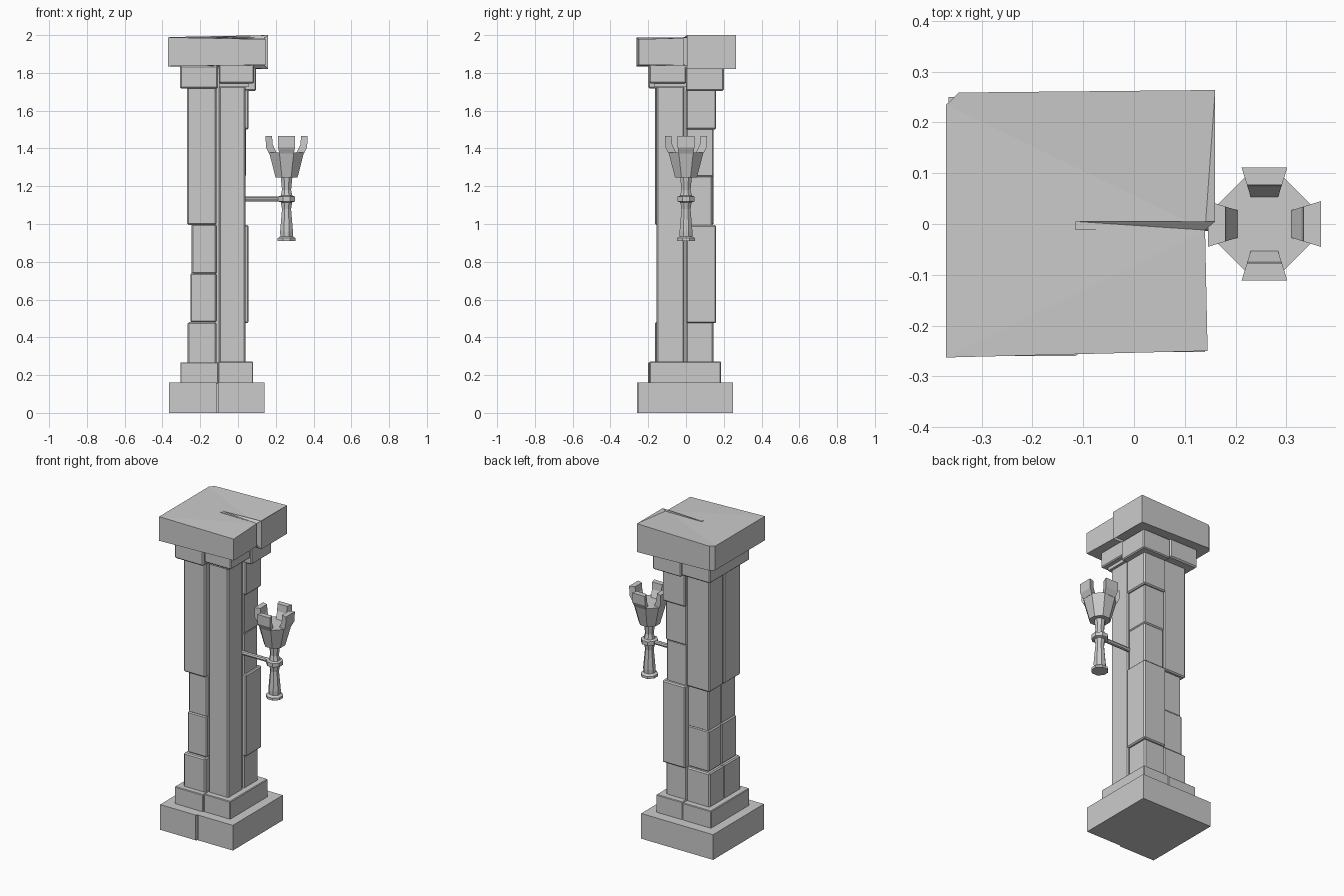
import bpy, bmesh, math
from mathutils import Vector

if "Cube" in bpy.data.objects:
    bpy.data.objects.remove(bpy.data.objects["Cube"])

CX, TX = -0.105, 0.257      # pillar axis and torch axis


def finish(name, bm, bevel=0.0):
    bmesh.ops.recalc_face_normals(bm, faces=bm.faces[:])
    me = bpy.data.meshes.new(name)
    bm.to_mesh(me)
    bm.free()
    ob = bpy.data.objects.new(name, me)
    bpy.context.collection.objects.link(ob)
    if bevel:
        m = ob.modifiers.new("chipped_edge", 'BEVEL')
        m.width = bevel
        m.segments = 1
    return ob


def loft(name, rings, bevel=0.0):
    """Closed solid through a stack of equally sized point rings."""
    bm = bmesh.new()
    vs = [[bm.verts.new(p) for p in r] for r in rings]
    n = len(vs[0])
    for a, b in zip(vs, vs[1:]):
        for i in range(n):
            j = (i + 1) % n
            bm.faces.new((a[i], a[j], b[j], b[i]))
    caps = [bm.faces.new(vs[0]), bm.faces.new(vs[-1])]
    bmesh.ops.triangulate(bm, faces=[c for c in caps if n > 8])
    return finish(name, bm, bevel)


def block(name, x0, x1, y0, y1, z0, z1, bevel=0.0):
    c = [(x0, y0), (x1, y0), (x1, y1), (x0, y1)]
    return loft(name, [[(x, y, z) for x, y in c] for z in (z0, z1)], bevel)


# Foot slab with a split in the front face
foot = [(-.365, -.26), (-.115, -.26), (-.115, -.02), (-.105, -.02),
        (-.105, -.252), (.14, -.252), (.14, .25), (-.365, .25), (-.365, 0)]
loft("foot_slab", [[(x, y, z) for x, y in foot] for z in (0.0, 0.16)])

# Second tier of the base
block("base_tier_left", -.305, CX, -.2, .185, .155, .268, .004)
block("base_tier_right", CX, .08, -.193, .185, .155, .272, .004)

# Recessed core of the shaft
block("shaft_core", -.235, .03, -.125, .125, .2, 1.8)

# Stones of the shaft, one stack per corner
stones = {
    "front_left": [(-.267, -.115, -.165, 0, .26, .48), (-.252, -.115, -.148, 0, .48, .74),
                   (-.246, -.115, -.145, 0, .735, 1.0), (-.269, -.115, -.165, 0, .995, 1.725)],
    "front_right": [(-.1, .04, -.155, -.01, .26, 1.73)],
    "back_left": [(-.267, CX, 0, .145, .26, .48), (-.252, CX, 0, .13, .48, .74),
                  (-.246, CX, 0, .126, .735, 1.0), (-.266, CX, .006, .145, .995, 1.725)],
    "back_right": [(CX, .04, 0, .145, .26, .485), (CX, .056, 0, .16, .475, .995),
                   (CX, .04, 0, .14, .98, 1.255), (CX, .042, 0, .146, 1.25, 1.52),
                   (CX, .056, 0, .16, 1.5, 1.715)],
}
for corner, stack in stones.items():
    for i, s in enumerate(stack):
        block(f"shaft_{corner}_stone_{i + 1}", *s, bevel=.007)

# Capital tier under the top slab
block("capital_left", -.308, CX, -.2, .2, 1.717, 1.84, .008)
block("capital_front_right", -.1, .085, -.195, 0, 1.745, 1.845, .006)
block("capital_front_right_lip", -.1, .055, -.168, 0, 1.725, 1.75)
block("capital_back_right", CX, .095, 0, .2, 1.705, 1.83, .006)

# Cracked top slab: (x, y, bottom z, top z)
top = [(-.37, -.263, 1.835, 1.988), (.145, -.25, 1.842, 1.978), (.14, -.012, 1.84, 1.985),
       (-.115, -.012, 1.835, 1.99), (-.115, .005, 1.835, 1.99), (.16, .005, 1.82, 2.0),
       (.16, .264, 1.82, 2.0), (-.345, .259, 1.835, 1.99), (-.37, .235, 1.835, 1.988)]
loft("top_slab", [[(x, y, b) for x, y, b, t in top], [(x, y, t) for x, y, b, t in top]])


def octagon(r, z):
    """r is measured to the flat sides."""
    k = r / math.cos(math.pi / 8)
    return [(TX + k * math.cos(a), k * math.sin(a), z)
            for a in [(i + .5) * math.pi / 4 for i in range(8)]]


# Torch handle and cup
handle = [(.047, .91), (.047, .925), (.033, .935), (.034, .96), (.024, 1.08), (.03, 1.115),
          (.046, 1.12), (.046, 1.145), (.031, 1.15), (.024, 1.18), (.031, 1.25)]
loft("torch_handle", [octagon(r, z) for r, z in handle])
loft("torch_cup", [octagon(r, z) for r, z in [(.058, 1.245), (.092, 1.378)]])

# Four prongs around the cup rim: (radius, z) profile, wider on the outside
prong = [(.05, 1.372), (.092, 1.372), (.109, 1.405), (.111, 1.465), (.077, 1.465), (.073, 1.42)]
for i in range(4):
    d = Vector((math.cos(i * math.pi / 2), math.sin(i * math.pi / 2), 0))
    s = Vector((-d.y, d.x, 0))
    sides = []
    for sign in (-1, 1):
        sides.append([Vector((TX, 0, z)) + d * r + s * sign * (.026 + (r - .05) * .31)
                      for r, z in prong])
    loft(f"torch_prong_{i + 1}", sides)

# Bracket rod holding the torch
rod = [(.0135 * math.cos(a), 1.132 + .0135 * math.sin(a))
       for a in [i * math.pi / 4 for i in range(8)]]
loft("torch_bracket", [[(x, y, z) for y, z in rod] for x in (.02, TX)])
